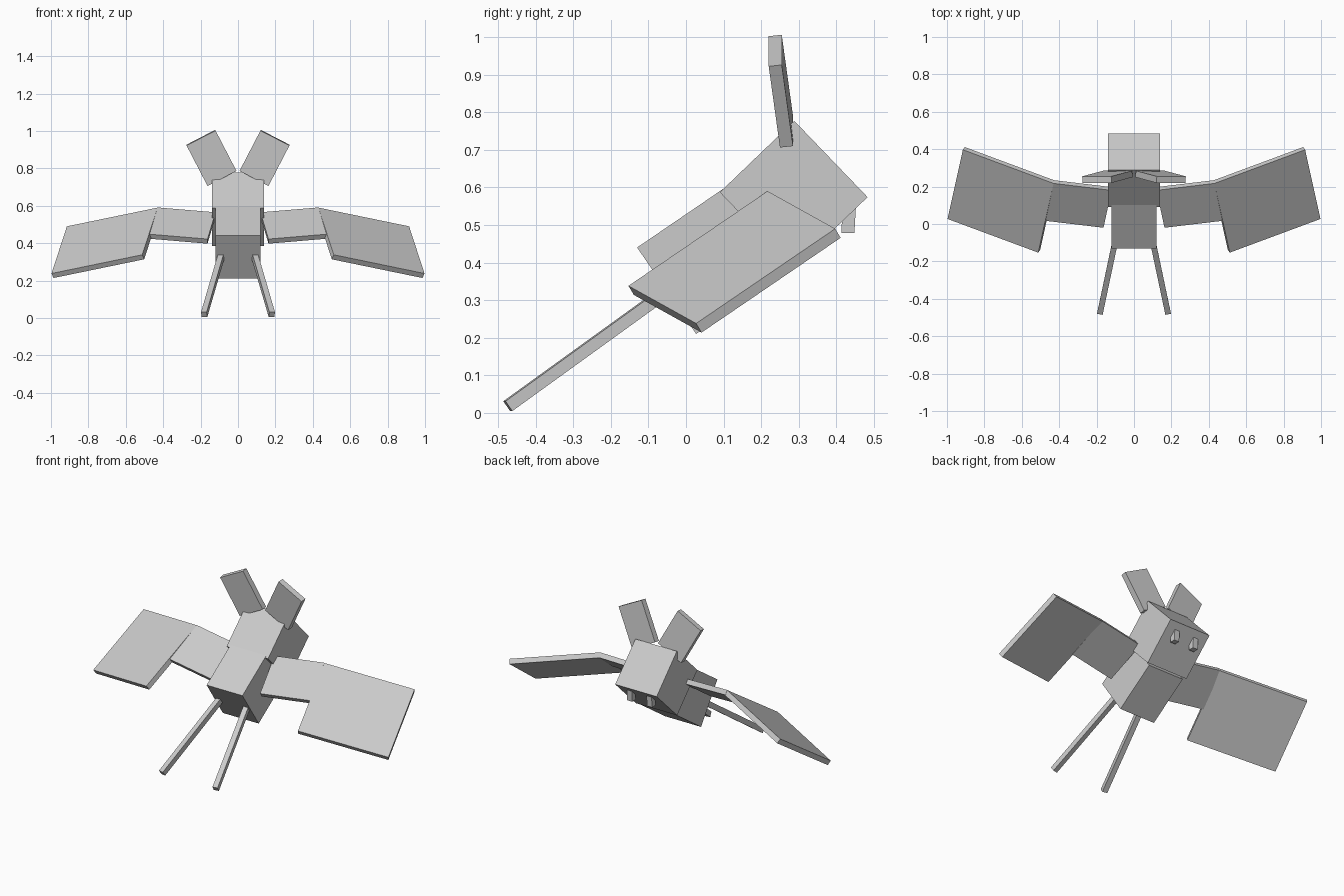
import bpy, bmesh
from mathutils import Vector, Matrix

if "Cube" in bpy.data.objects:
    bpy.data.objects.remove(bpy.data.objects["Cube"])


def slab(name, corner, u, v, w, mirror=False):
    """Box spanned from a corner by three edge vectors; optionally mirrored across x."""
    o, u, v, w = map(Vector, (corner, u, v, w))
    m = Matrix((u, v, w)).transposed().to_4x4()
    m.translation = o + (u + v + w) / 2
    bm = bmesh.new()
    bmesh.ops.create_cube(bm, size=1, matrix=m)
    bmesh.ops.recalc_face_normals(bm, faces=bm.faces)
    me = bpy.data.meshes.new(name)
    bm.to_mesh(me)
    bm.free()
    ob = bpy.data.objects.new(name, me)
    bpy.context.collection.objects.link(ob)
    if mirror:
        mod = ob.modifiers.new("Mirror", 'MIRROR')
        mod.use_mirror_merge = False
    return ob


def plate(name, corner, u, v, t, flip=1):
    """Mirrored thin slab with thickness t along the normal u x v."""
    n = Vector(u).cross(Vector(v)).normalized() * t * flip
    return slab(name, corner, u, v, n, True)


# head and body, tilted in the side plane
slab("head", (-0.14, 0.09, 0.587), (0.28, 0, 0), (0, 0.198, 0.19), (0, 0.195, -0.203))
slab("body", (-0.121, -0.13, 0.44), (0.242, 0, 0), (0, 0.248, 0.169), (0, 0.157, -0.23))

# ears
plate("ears", (0.12, 0.22, 1.002), (0.155, 0, -0.08), (-0.112, 0.03, -0.216), 0.035)

# wings: inner and outer panels (corner is the rear inner top point)
plate("inner_wings", (0.12, 0.18, 0.565), (0.31, 0.037, 0.026), (0.043, -0.2, -0.143), 0.03)
plate("outer_wings", (0.43, 0.217, 0.59), (0.485, 0.18, -0.10), (0.082, -0.37, -0.252), 0.03)

# legs: thin bars trailing from the lower end of the body
leg = Vector((-0.095, 0.45, 0.325))
side = Vector((0.03, 0.006, 0))
up = side.cross(leg).normalized() * 0.032
slab("legs", Vector((0.181, -0.474, 0.018)) - (side + up) / 2, leg, side, up, True)

# small fangs hanging under the face
slab("fangs", (0.05, 0.413, 0.479), (0.034, 0, 0), (0, 0.035, 0), (0, 0.004, 0.07), True)
